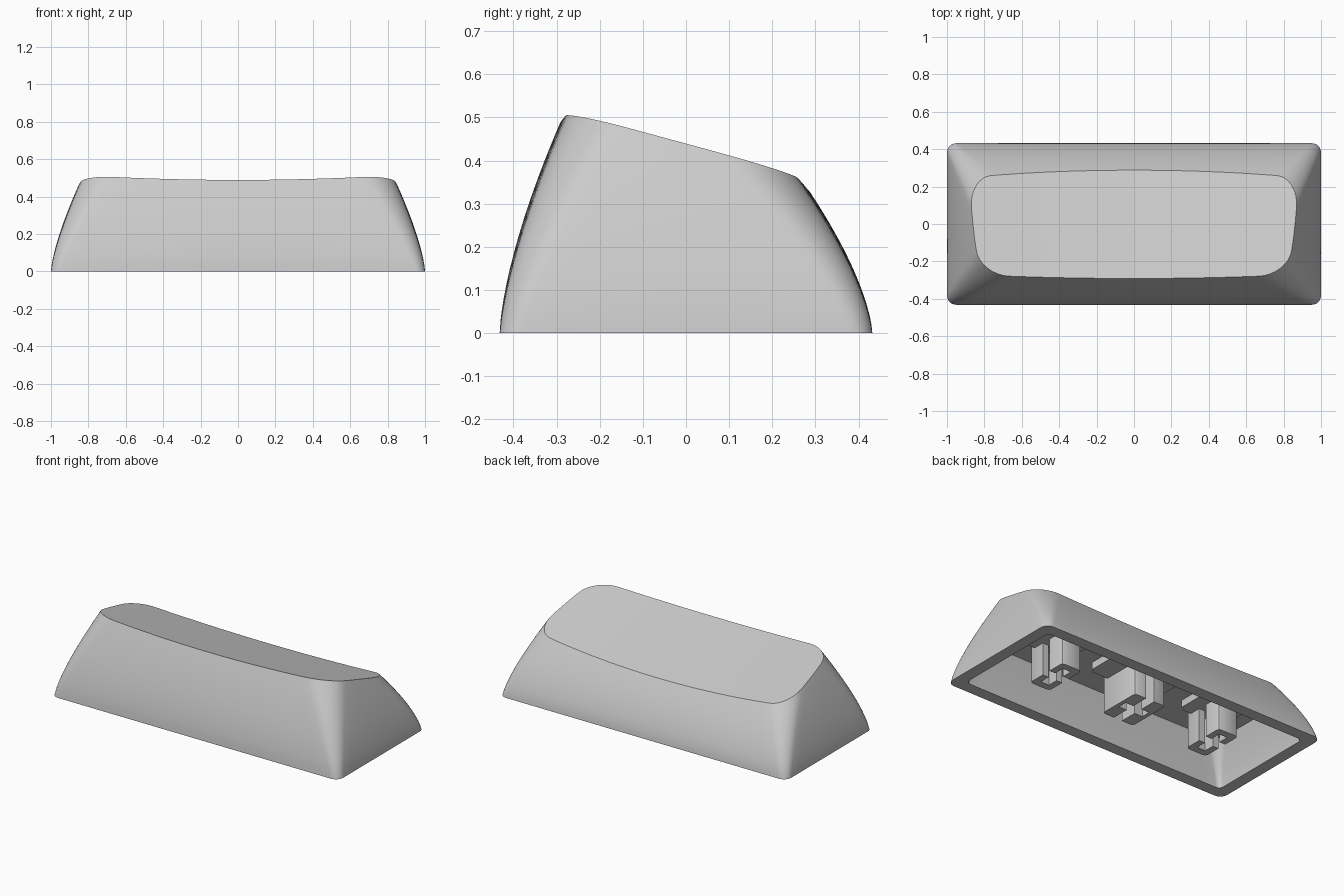
import bpy, bmesh, math

cube = bpy.data.objects.get("Cube")
if cube:
    bpy.data.objects.remove(cube, do_unlink=True)

# Single plastic colour
grey = bpy.data.materials.new("light_grey_plastic")
grey.use_nodes = True
colour = (0.6, 0.6, 0.6, 1)
grey.diffuse_color = colour
grey.node_tree.nodes["Principled BSDF"].inputs["Base Color"].default_value = colour

CEILING = 0.26
WALL = 0.075


def finish(bm, name):
    """Turn a bmesh into a smooth-shaded object with sharp edges kept."""
    bmesh.ops.recalc_face_normals(bm, faces=bm.faces)
    mesh = bpy.data.meshes.new(name)
    bm.to_mesh(mesh)
    bm.free()
    mesh.materials.append(grey)
    obj = bpy.data.objects.new(name, mesh)
    bpy.context.collection.objects.link(obj)
    bpy.ops.object.select_all(action='DESELECT')
    obj.select_set(True)
    bpy.context.view_layer.objects.active = obj
    bpy.ops.object.shade_smooth_by_angle(angle=math.radians(30))
    return obj


def top_height(x, y):
    """Sloping top, dished across its width."""
    return 0.437 - 0.28 * y - 0.03 * (1 - (x / 0.83) ** 2)


def section(z, inset=0.0):
    """Rounded rectangle of the body at height z, with slightly bowed sides."""
    w = 1 - 0.166 * (z / 0.5) ** 1.4 - inset
    front = -0.432 + 0.137 * (z / 0.48) ** 1.5 + inset
    back = 0.432 - 0.167 * (z / 0.36) ** 1.5 - inset
    r = max(0.03, 0.05 + 0.2 * z - 0.4 * inset)
    mid, half = (front + back) / 2, (back - front) / 2
    pts = []
    corners = [(1, 1), (-1, 1), (-1, -1), (1, -1)]
    arc = 8
    for i, (sx, sy) in enumerate(corners):
        cx, cy = sx * (w - r), sy * (half - r)
        for k in range(arc + 1):
            a = math.pi / 2 * (i + k / arc)
            pts.append((cx + r * math.cos(a), cy + r * math.sin(a)))
        # Straight run to the next corner
        nx, ny = corners[(i + 1) % 4]
        end = (nx * (w - r) + r * math.cos(a), ny * (half - r) + r * math.sin(a))
        start = pts[-1]
        steps = 24 if i % 2 == 0 else 10
        for k in range(1, steps):
            pts.append(tuple(s + (e - s) * k / steps for s, e in zip(start, end)))
    bow = z / 0.4
    return [(x * (1 - 0.012 * bow * (y / half) ** 2),
             mid + y * (1 - 0.03 * bow * (x / w) ** 2)) for x, y in pts]


def outer_ring(t):
    """Ring at fraction t of the way up to the dished top."""
    ring = []
    for i in range(len(section(0))):
        ring.append([0, 0, 0.4 * t])
    for _ in range(12):
        for i, p in enumerate(ring):
            p[:] = [*cache_point(p[2], i), p[2]]
            p[2] = t * top_height(p[0], p[1])
    return ring


# Sections sampled finely once, then interpolated
SAMPLES = 120
table = [section(0.6 * k / SAMPLES) for k in range(SAMPLES + 1)]


def cache_point(z, i):
    f = min(max(z / 0.6 * SAMPLES, 0), SAMPLES - 0.001)
    k = int(f)
    a, b = table[k][i], table[k + 1][i]
    return [p + (q - p) * (f - k) for p, q in zip(a, b)]


# Key body: inside wall, bottom rim, outside wall and dished top in one loft
rings = []
for k in range(6, -1, -1):
    z = CEILING * k / 6
    rings.append([(x, y, z) for x, y in section(z, WALL)])
for k in range(15):
    rings.append(outer_ring(k / 14))
rim = rings[-1]
for k in range(9, 0, -1):
    s = k / 10
    flat = [(x * s, 0.01 + (y - 0.01) * s) for x, y, _ in rim]
    rings.append([(x, y, top_height(x, y)) for x, y in flat])

bm = bmesh.new()
loops = [[bm.verts.new(p) for p in ring] for ring in rings]
for low, high in zip(loops, loops[1:]):
    for i in range(len(low)):
        j = (i + 1) % len(low)
        bm.faces.new((low[i], low[j], high[j], high[i]))
bm.faces.new(loops[0])
tip = bm.verts.new((0, 0.01, top_height(0, 0.01)))
for i in range(len(rim)):
    bm.faces.new((loops[-1][i], loops[-1][(i + 1) % len(rim)], tip))
finish(bm, "key_body")


def prism(bm, outline, z0, z1):
    """Extrude a flat outline between two heights."""
    face = bm.faces.new([bm.verts.new((x, y, z0)) for x, y in outline])
    new = bmesh.ops.extrude_face_region(bm, geom=[face])["geom"]
    for v in new:
        if isinstance(v, bmesh.types.BMVert):
            v.co.z = z1


def stem(name, x, a, b, arm, turned):
    """Two facing C-shaped halves that leave a cross-shaped socket."""
    s, c = 0.029, 0.018
    half = [(s, b), (a - c, b), (a - c * 0.3, b - c * 0.3), (a, b - c),
            (a, c - b), (a - c * 0.3, c * 0.3 - b), (a - c, -b), (s, -b),
            (s, -s), (arm, -s), (arm, s), (s, s)]
    bm = bmesh.new()
    for side in (1, -1):
        pts = [(side * u, v) for u, v in half]
        if turned:
            pts = [(v, u) for u, v in pts]
        prism(bm, [(x + u, v) for u, v in pts], 0.01, CEILING + 0.01)
    finish(bm, name)


def rib(name, x, hx, hy):
    """Thickened pad where a stem meets the ceiling."""
    bm = bmesh.new()
    prism(bm, [(x - hx, -hy), (x + hx, -hy), (x + hx, hy), (x - hx, hy)],
          0.215, CEILING + 0.01)
    edges = [e for e in bm.edges
             if abs(e.verts[0].co.z - e.verts[1].co.z) > 0.01]
    bmesh.ops.bevel(bm, geom=edges, offset=0.02, segments=3, affect='EDGES')
    finish(bm, name)


# Centre stem and the two outer stems
stem("centre_stem", 0, 0.11, 0.14, 0.085, False)
rib("centre_rib", 0, 0.24, 0.1)
for label, x in (("left", 0.57), ("right", -0.57)):
    stem(label + "_stem", x, 0.14, 0.07, 0.095, True)
    rib(label + "_rib", x, 0.155, 0.1)
